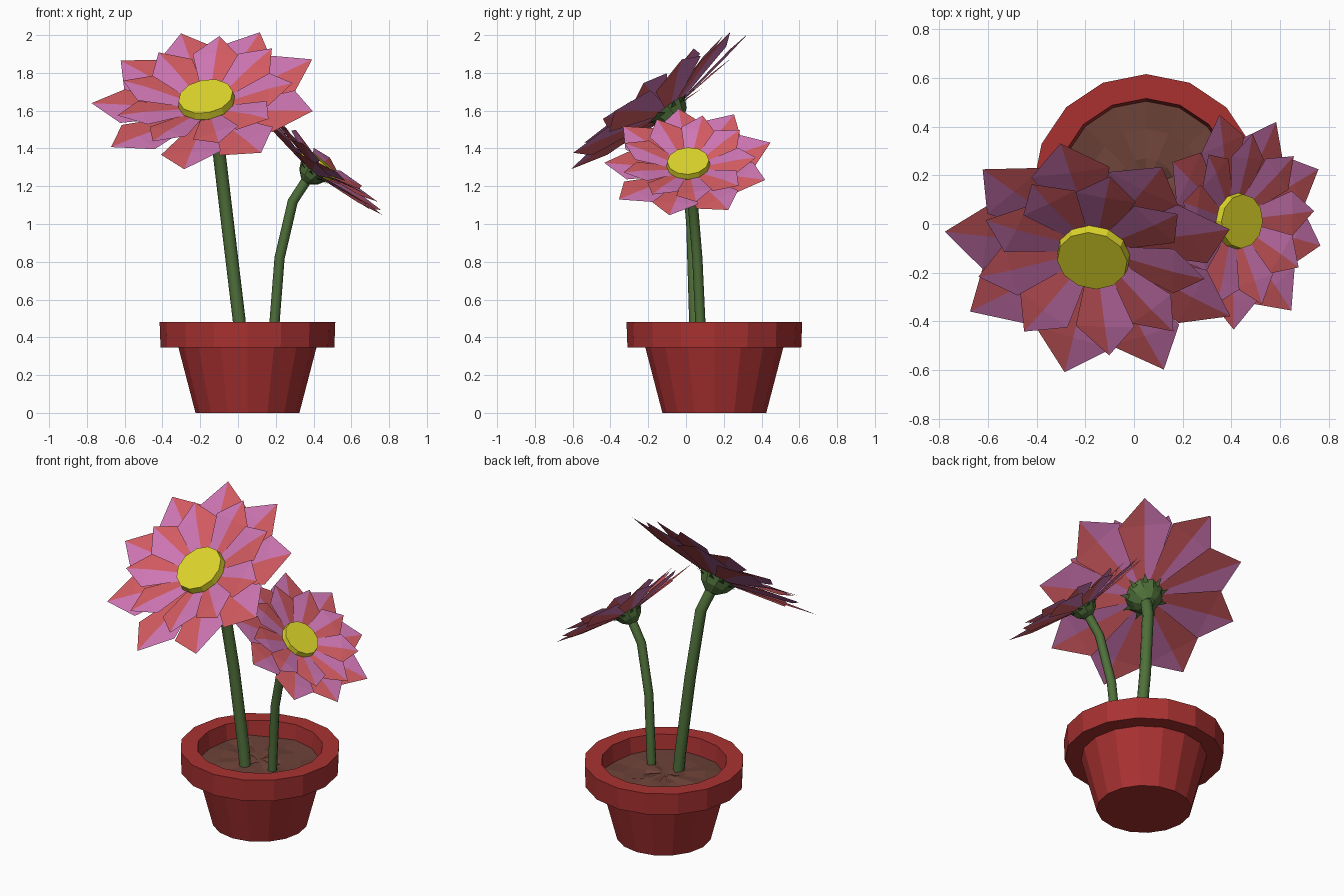
import bpy, math, random
from mathutils import Vector

if "Cube" in bpy.data.objects:
    bpy.data.objects.remove(bpy.data.objects["Cube"])

random.seed(4)
V = Vector


def mat(name, rgb):
    m = bpy.data.materials.new(name)
    m.diffuse_color = (*rgb, 1)
    m.use_nodes = True
    m.node_tree.nodes["Principled BSDF"].inputs["Base Color"].default_value = m.diffuse_color
    return m


CLAY = mat("clay red", (0.40, 0.031, 0.031))
SOIL = mat("soil brown", (0.15, 0.055, 0.04))
GREEN = mat("stem green", (0.08, 0.165, 0.043))
PINK = mat("petal pink", (0.62, 0.18, 0.45))
RED = mat("petal red", (0.65, 0.105, 0.12))
YELLOW = mat("centre yellow", (0.74, 0.68, 0.025))


def make(name, verts, faces, mats, idx=None):
    me = bpy.data.meshes.new(name)
    me.from_pydata([tuple(v) for v in verts], [], faces)
    for m in mats:
        me.materials.append(m)
    if idx:
        for p, i in zip(me.polygons, idx):
            p.material_index = i
    ob = bpy.data.objects.new(name, me)
    bpy.context.collection.objects.link(ob)
    return ob


def loft(name, rings, n, m, jitter=0.0):
    """Skin n-sided rings given as (centre, radius, u axis, v axis)."""
    verts, faces = [], []
    for c, r, u, v in rings:
        for i in range(n):
            a = 2 * math.pi * i / n
            verts.append(c + r * (math.cos(a) * u + math.sin(a) * v)
                         + V((0, 0, random.uniform(-jitter, jitter))))
    for k in range(len(rings) - 1):
        for i in range(n):
            j = (i + 1) % n
            faces.append((k*n + i, k*n + j, (k+1)*n + j, (k+1)*n + i))
    faces.append(tuple(reversed(range(n))))
    faces.append(tuple(range((len(rings) - 1) * n, len(rings) * n)))
    return make(name, verts, faces, [m])


X, Y = V((1, 0, 0)), V((0, 1, 0))


def lathe(name, profile, n, m, **kw):
    return loft(name, [(V((0.05, 0.15, z)), r, X, Y) for r, z in profile], n, m, **kw)


# Pot with thick rim, and lumpy soil inside
lathe("pot", [(0.275, 0), (0.365, 0.345), (0.46, 0.345), (0.465, 0.48),
              (0.365, 0.48), (0.35, 0.34)], 16, CLAY)
lathe("soil", [(0.352, 0.345), (0.354, 0.38), (0.24, 0.385), (0.12, 0.39), (0.03, 0.39)],
      16, SOIL, jitter=0.012)


def stem(name, pts, r):
    rings = []
    for i, p in enumerate(pts):
        t = (pts[min(i + 1, len(pts) - 1)] - pts[max(i - 1, 0)]).normalized()
        u = (X - t * X.dot(t)).normalized()
        rings.append((p, r, u, t.cross(u)))
    ob = loft(name, rings, 8, GREEN)
    bpy.ops.object.select_all(action='DESELECT')
    ob.select_set(True)
    bpy.context.view_layer.objects.active = ob
    bpy.ops.object.shade_smooth_by_angle(angle=math.radians(60))


def flower(name, base, normal, u, s, angles):
    n = normal.normalized()
    u = (u - n * u.dot(n)).normalized()
    v = n.cross(u)

    def axis_loft(part, profile, sides, m):
        loft(f"{name}_{part}", [(base + n * h * s, r * s, u, v) for r, h in profile], sides, m)

    # Green cup below and yellow disc on top
    axis_loft("cup", [(0.035, -0.075), (0.085, -0.035), (0.115, 0.02), (0.06, 0.04)], 9, GREEN)
    axis_loft("centre", [(0.12, 0.03), (0.152, 0.07), (0.146, 0.11)], 12, YELLOW)

    # Two rings of nine pointed petals, each split into a red and a pink half
    for ring, R, w, h0, h1, off in (("outer", 0.60, 0.165, 0.015, 0.10, 0),
                                    ("inner", 0.47, 0.125, 0.05, 0.14, 20)):
        verts, faces, idx = [], [], []
        for ang in angles:
            a = math.radians(ang + off + random.uniform(-1, 1))
            d = math.cos(a) * u + math.sin(a) * v
            t = n.cross(d)
            L = R * random.uniform(0.97, 1.03)

            def pt(r, side, h):
                return base + s * (d * r + t * side + n * h)
            hs = h0 + (h1 - h0) * 0.7
            b = len(verts)
            verts += [pt(0.07, 0, h0), pt(L, 0, h1),
                      pt(0.08, -0.04, h0), pt(L * 0.72, -w, hs - 0.012),
                      pt(0.08, 0.04, h0), pt(L * 0.72, w, hs + 0.012),
                      pt(L * 0.72, 0, hs + 0.006)]
            faces += [(b, b+2, b+3, b+6), (b+6, b+3, b+1),
                      (b, b+6, b+5, b+4), (b+6, b+1, b+5)]
            idx += [0, 0, 1, 1]
        make(f"{name}_{ring}_petals", verts, faces, [RED, PINK], idx)

    # Small pointed sepals around the cup
    verts, faces = [], []
    for k, ang in enumerate(angles):
        for da, r, h in ((-10, 0.10, 0.0), (10, 0.10, 0.0), (0, 0.15, 0.02)):
            b = math.radians(ang + da)
            verts.append(base + s * (r * (math.cos(b) * u + math.sin(b) * v) + n * h))
        faces.append((3*k, 3*k + 1, 3*k + 2))
    make(f"{name}_sepals", verts, faces, [GREEN])


# Tall flower leaning to the front, small flower leaning to the right
stem("tall_stem", [V(p) for p in ((0.02, 0.05, 0.34), (0.005, 0.05, 0.5), (-0.055, 0.035, 1.0),
                                  (-0.105, 0.0, 1.42), (-0.145, -0.065, 1.56))], 0.034)
flower("tall_flower", V((-0.155, -0.085, 1.59)), V((-0.15, -0.60, 0.78)), V((0.98, 0, 0.19)),
       1.0, (14, 53, 96, 131, 166, 207, 252, 292, 332))
stem("small_stem", [V(p) for p in ((0.185, 0.08, 0.34), (0.195, 0.075, 0.5), (0.22, 0.06, 0.82),
                                   (0.29, 0.035, 1.12), (0.375, 0.02, 1.25))], 0.027)
flower("small_flower", V((0.39, 0.015, 1.27)), V((0.64, -0.05, 0.76)), V((0, 1, 0)),
       0.76, [17 + 40 * k for k in range(9)])
